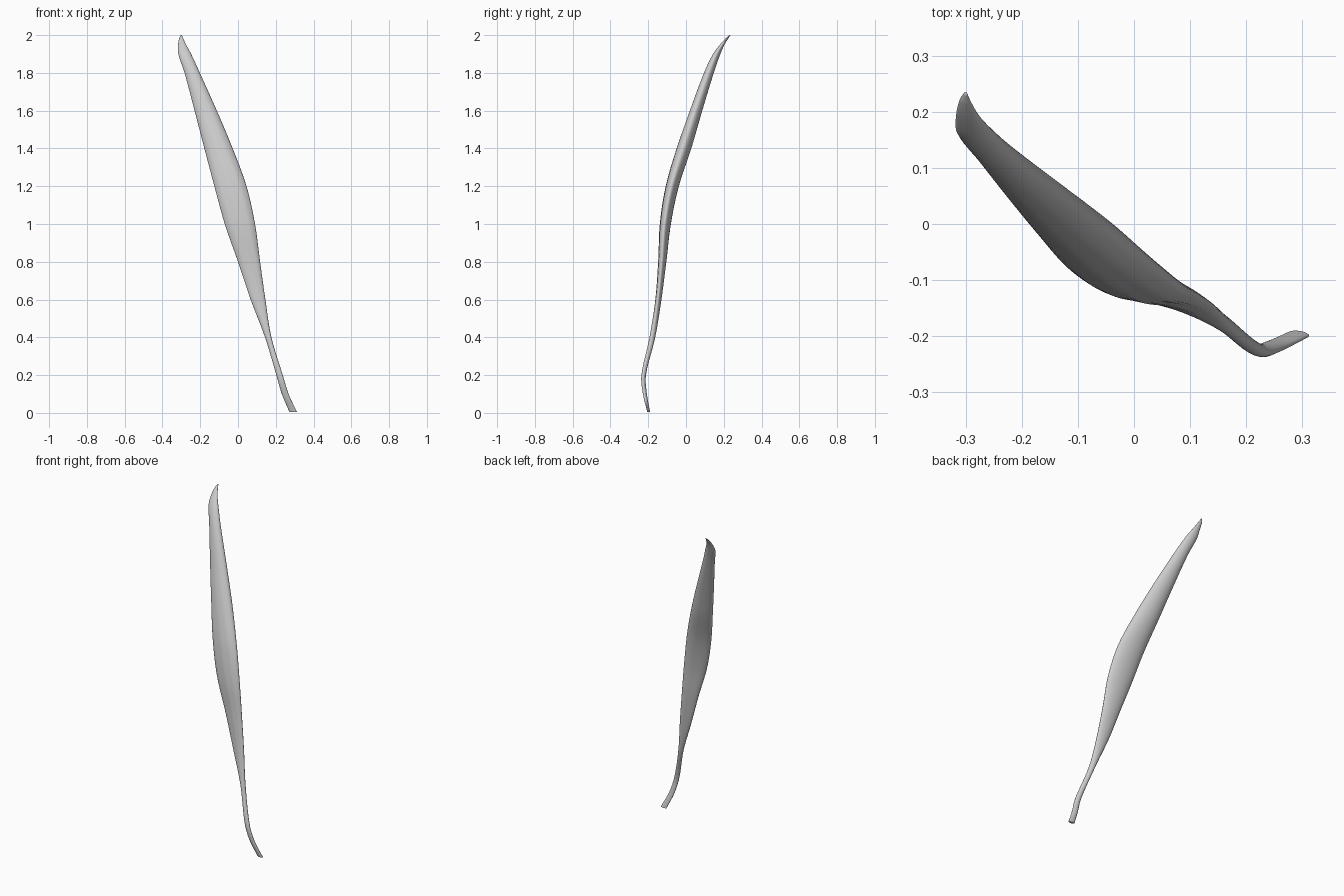
import bpy, bmesh, math

if "Cube" in bpy.data.objects:
    bpy.data.objects.remove(bpy.data.objects["Cube"])

# Horizontal stations: z, left x, right x, front y, back y
STATIONS = [
    (0.005, 0.272, 0.312, -0.205, -0.190),
    (0.10, 0.232, 0.268, -0.228, -0.207),
    (0.20, 0.203, 0.237, -0.236, -0.212),
    (0.40, 0.143, 0.177, -0.193, -0.163),
    (0.60, 0.067, 0.145, -0.162, -0.130),
    (0.80, 0.000, 0.117, -0.147, -0.104),
    (1.00, -0.070, 0.090, -0.138, -0.080),
    (1.20, -0.125, 0.045, -0.107, -0.038),
    (1.40, -0.178, -0.028, -0.050, 0.028),
    (1.60, -0.230, -0.112, 0.020, 0.086),
    (1.80, -0.283, -0.202, 0.095, 0.147),
    (1.90, -0.316, -0.248, 0.143, 0.182),
    (1.95, -0.317, -0.275, 0.180, 0.204),
    (1.985, -0.311, -0.291, 0.212, 0.226),
    (2.00, -0.303, -0.297, 0.230, 0.235),
]
SIDES, STEPS, TWIST = 32, 6, 0.2


def slope(i, k):
    # Tangent of column k with respect to height
    a, b = STATIONS[max(i - 1, 0)], STATIONS[min(i + 1, len(STATIONS) - 1)]
    return (b[k] - a[k]) / (b[0] - a[0])


def station(i, t):
    # Hermite blend between neighbouring stations
    a, b = STATIONS[i], STATIONS[i + 1]
    d = b[0] - a[0]
    row = [a[0] + d * t]
    for k in range(1, 5):
        row.append((2*t**3 - 3*t**2 + 1) * a[k] + (t**3 - 2*t**2 + t) * d * slope(i, k)
                   + (3*t**2 - 2*t**3) * b[k] + (t**3 - t**2) * d * slope(i + 1, k))
    return row


rows = [station(i, s / STEPS) for i in range(len(STATIONS) - 1) for s in range(STEPS)]
rows.append(list(STATIONS[-1]))

# Flat spindle of muscle with a slightly fibrous front
bm = bmesh.new()
rings = []
for z, x0, x1, y0, y1 in rows:
    cx, cy, hx, hy = (x0 + x1) / 2, (y0 + y1) / 2, (x1 - x0) / 2, (y1 - y0) / 2
    belly = max(0, 1 - abs(z - 1.1) / 0.7)
    ring = []
    for j in range(SIDES):
        a = 2 * math.pi * j / SIDES
        s = math.sin(a - TWIST)
        y = cy + hy * math.copysign(abs(s) ** 1.1, s)
        if s < 0:
            y += 0.0015 * belly * s * math.sin(9 * a + 3 * z)
        ring.append(bm.verts.new((cx + hx * math.cos(a), y, z)))
    rings.append(ring)
for lo, hi in zip(rings, rings[1:]):
    for j in range(SIDES):
        n = (j + 1) % SIDES
        bm.faces.new((lo[j], lo[n], hi[n], hi[j]))

# Cut lower end and closed tip
bm.faces.new(rings[0][::-1])
bm.faces.new(rings[-1])
bmesh.ops.recalc_face_normals(bm, faces=bm.faces)

mesh = bpy.data.meshes.new("muscle_strand")
bm.to_mesh(mesh)
bm.free()
muscle = bpy.data.objects.new("muscle_strand", mesh)
bpy.context.collection.objects.link(muscle)
bpy.context.view_layer.objects.active = muscle
muscle.select_set(True)
bpy.ops.object.shade_smooth_by_angle(angle=math.radians(50))
